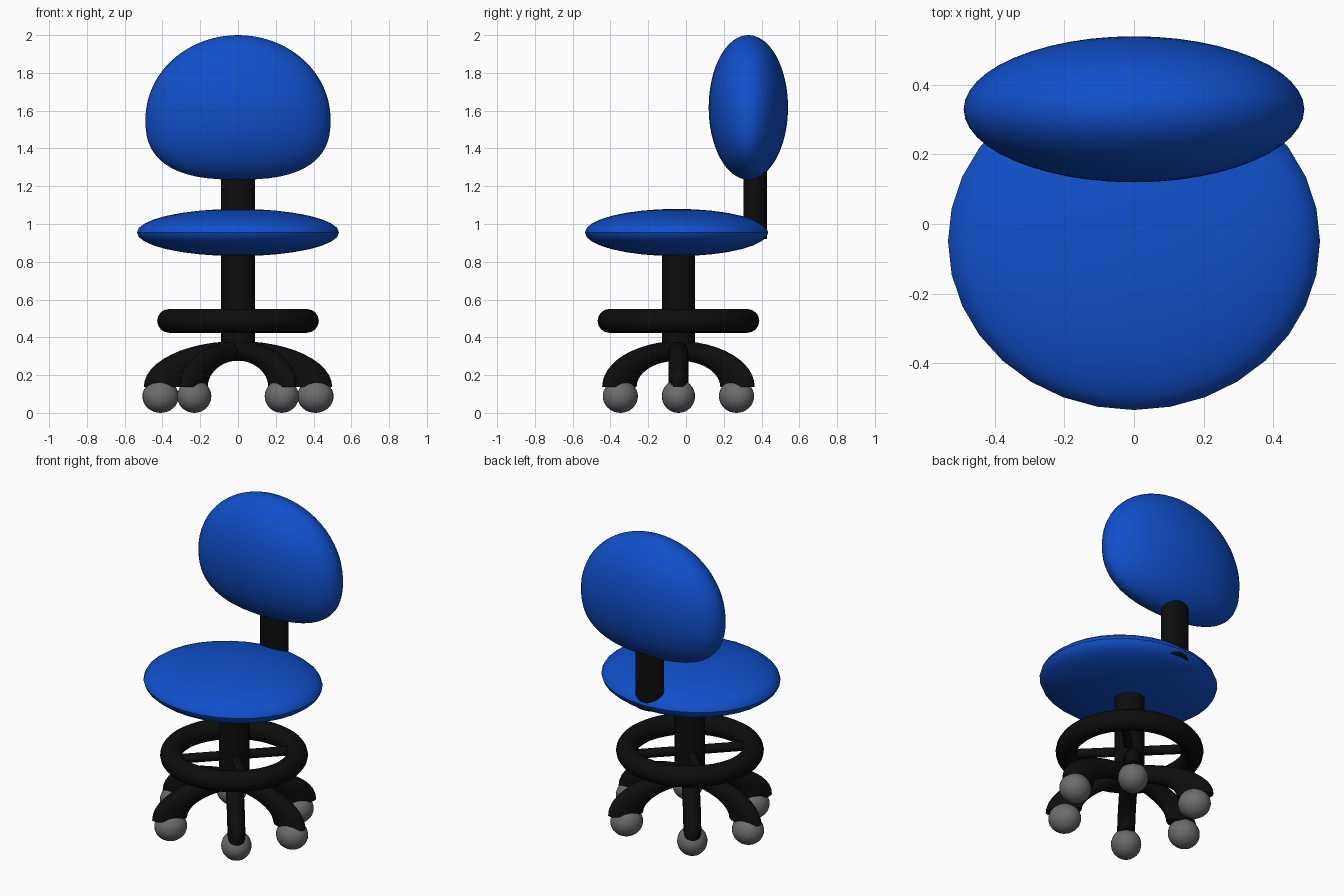
import bpy, bmesh
from math import radians, sin, cos, sqrt, pi
from mathutils import Matrix, Vector

if "Cube" in bpy.data.objects:
    bpy.data.objects.remove(bpy.data.objects["Cube"])


def material(name, rgb):
    m = bpy.data.materials.new(name)
    m.diffuse_color = (*rgb, 1)
    m.use_nodes = True
    m.node_tree.nodes["Principled BSDF"].inputs["Base Color"].default_value = m.diffuse_color
    return m


BLUE = material("blue_fabric", (0.005, 0.08, 0.6))
BLACK = material("black_frame", (0.004, 0.004, 0.004))
GREY = material("grey_caster", (0.15, 0.15, 0.15))
AXIS_Y = -0.04          # centre line of the base


def finish(name, mat):
    ob = bpy.context.object
    ob.name = name
    ob.data.materials.append(mat)
    bpy.ops.object.transform_apply(location=False, rotation=True, scale=True)
    bpy.ops.object.shade_smooth_by_angle(angle=radians(40))
    return ob


def ball(name, loc, scale, mat, seg=32, rings=16, turn=0):
    bpy.ops.mesh.primitive_uv_sphere_add(segments=seg, ring_count=rings, radius=1,
                                         location=loc, rotation=(0, 0, turn))
    bpy.context.object.scale = scale
    return finish(name, mat)


def tube(name, a, b, rx, ry, mat):
    a, b = Vector(a), Vector(b)
    d = b - a
    bpy.ops.mesh.primitive_cylinder_add(vertices=32, radius=1, depth=1, location=(a + b) / 2,
                                        rotation=d.to_track_quat('Z', 'Y').to_euler())
    bpy.context.object.scale = (rx, ry, d.length)
    return finish(name, mat)


# Seat cushion
ball("seat", (0, -0.05, 0.955), (0.535, 0.485, 0.125), BLUE)

# Backrest: ellipsoid whose lower half is widened to a flat bottom edge
back = ball("backrest", (0, 0.33, 1.6175), (0.49, 0.21, 0.3825), BLUE, 48, 32)
for v in back.data.vertices:
    t = v.co.z / 0.3825
    if abs(t) > 0.999:
        continue
    z = v.co.z + 0.0625                     # height from the widest level
    if z > 0:
        w = sqrt(max(0, 1 - (z / 0.445) ** 2))
    else:
        w = max(0, 1 - (-z / 0.32) ** 2.6) ** (1 / 2.6)
    v.co.x *= w / sqrt(1 - t * t)

# Posts
tube("back_post", (0, 0.367, 0.92), (0, 0.367, 1.36), 0.09, 0.063, BLACK)
tube("centre_post", (0, AXIS_Y, 0.31), (0, AXIS_Y, 0.92), 0.089, 0.087, BLACK)

# Foot ring with crossed spokes
bpy.ops.mesh.primitive_torus_add(location=(0, AXIS_Y, 0.487), major_radius=0.365,
                                 minor_radius=0.063, major_segments=48, minor_segments=16)
finish("foot_ring", BLACK)
for i, ang in enumerate((45, 135)):
    d = Vector((cos(radians(ang)), sin(radians(ang)), 0)) * 0.365
    c = Vector((0, AXIS_Y, 0.487))
    tube(f"ring_spoke_{i + 1}", c - d, c + d, 0.028, 0.028, BLACK)

# Three arched leg pairs (stretched half rings) with a caster under each end
for i, ang in enumerate((0, 53, -53)):
    a = radians(ang)
    bpy.ops.mesh.primitive_torus_add(major_radius=0.19, minor_radius=0.052,
                                     major_segments=48, minor_segments=16)
    ob = bpy.context.object
    bm = bmesh.new()
    bm.from_mesh(ob.data)
    bm.transform(Matrix.Rotation(pi / 2, 4, 'X'))
    geom = bm.verts[:] + bm.edges[:] + bm.faces[:]
    cut = bmesh.ops.bisect_plane(bm, geom=geom, dist=1e-5, plane_co=(0, 0, 0),
                                 plane_no=(0, 0, -1), clear_outer=True)
    edges = [e for e in bm.edges if e.is_boundary]
    bmesh.ops.holes_fill(bm, edges=edges, sides=0)
    bm.transform(Matrix.Rotation(a, 4, 'Z') @ Matrix.Diagonal((2.06, 1, 1, 1)))
    bm.to_mesh(ob.data)
    bm.free()
    ob.location = (0, AXIS_Y, 0.138)
    finish(f"leg_arch_{i + 1}", BLACK)
    for s in (1, -1):
        r = 0.41 if i == 0 else 0.385
        ball(f"caster_{i + 1}_{'right' if s > 0 else 'left'}",
             (s * r * cos(a), AXIS_Y + s * r * sin(a), 0.088), (0.096, 0.088, 0.088),
             GREY, 24, 16, a)
